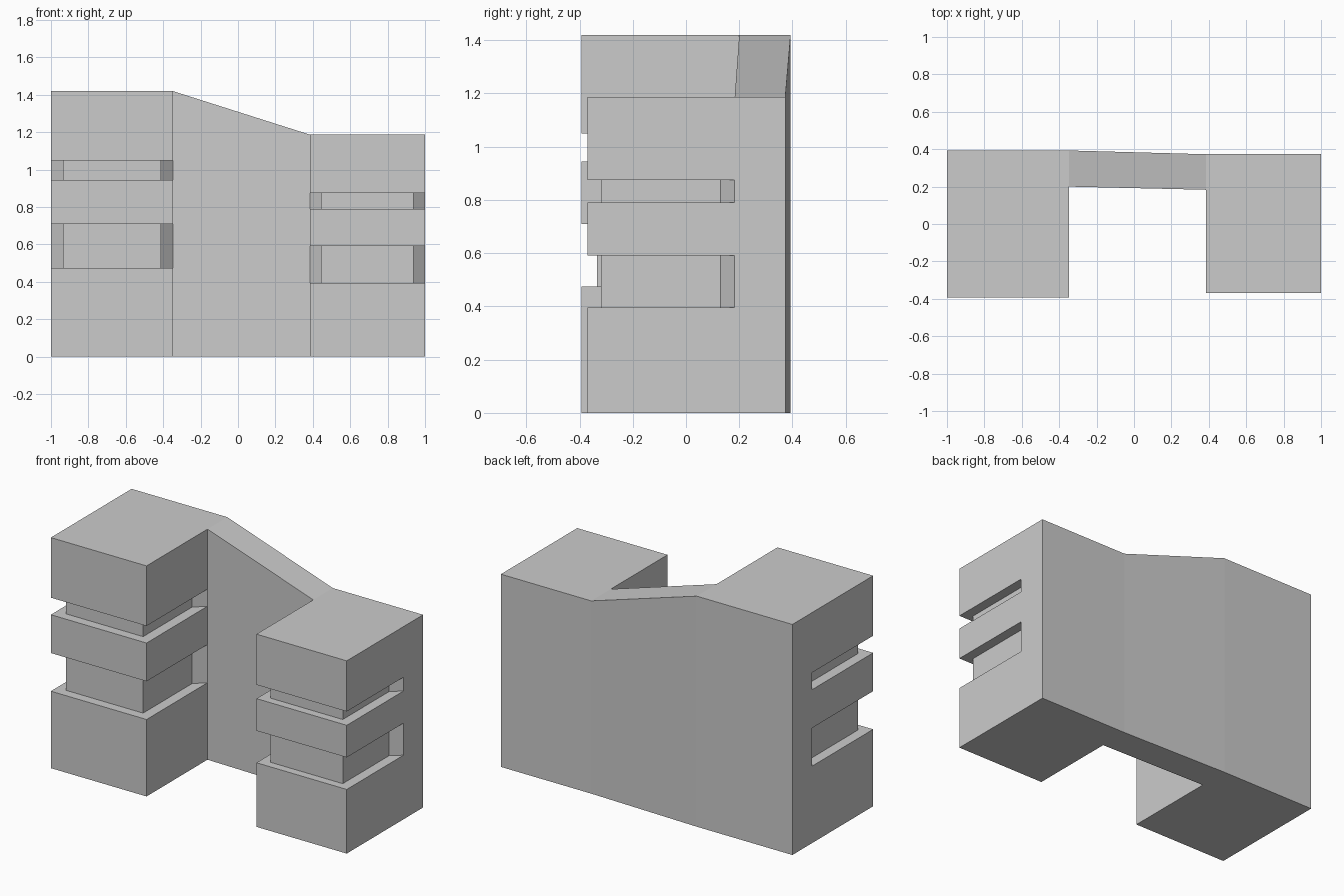
import bpy, bmesh

if "Cube" in bpy.data.objects:
    bpy.data.objects.remove(bpy.data.objects["Cube"])


def make_object(name, bm):
    bmesh.ops.recalc_face_normals(bm, faces=bm.faces)
    mesh = bpy.data.meshes.new(name)
    bm.to_mesh(mesh)
    bm.free()
    obj = bpy.data.objects.new(name, mesh)
    bpy.context.collection.objects.link(obj)
    return obj


# Body: U-shaped plan, heights follow a tall tower, sloped wall, short tower
plan = [(-1, .393), (-1, -.393), (-.348, -.393), (-.348, .20),
        (.385, .183), (.385, -.37), (1, -.37), (1, .373), (.385, .373), (-.348, .393)]
bm = bmesh.new()
low = [bm.verts.new((x, y, 0)) for x, y in plan]
top = [bm.verts.new((x, y, 1.42 if x < 0 else 1.187)) for x, y in plan]
bm.faces.new(low)
for i in range(len(plan)):
    j = (i + 1) % len(plan)
    bm.faces.new((low[i], low[j], top[j], top[i]))
for ids in ((0, 1, 2, 3, 9), (3, 4, 8, 9), (4, 5, 6, 7, 8)):
    bm.faces.new([top[i] for i in ids])
body = make_object("twin_tower_body", bm)


# Grooves: U-shaped bands wrapping three sides, with slanted rear ends
def add_groove(bm, x0, x1, ix0, ix1, wall, back, core, z0, z1):
    m = .1
    front = core - .2
    pts = [(ix0, back), (x0, wall), (x0 - m, wall - .03), (x0 - m, front),
           (x1 + m, front), (x1 + m, wall - .03), (x1, wall), (ix1, back),
           (ix1, core), (ix0, core)]
    face = bm.faces.new([bm.verts.new((x, y, z0)) for x, y in pts])
    ext = bmesh.ops.extrude_face_region(bm, geom=[face], use_keep_orig=True)
    verts = [v for v in ext["geom"] if isinstance(v, bmesh.types.BMVert)]
    bmesh.ops.translate(bm, verts=verts, vec=(0, 0, z1 - z0))


bm = bmesh.new()
for z0, z1 in ((.474, .709), (.945, 1.05)):
    add_groove(bm, -1, -.348, -.936, -.412, .20, .14, -.335, z0, z1)
for z0, z1 in ((.395, .592), (.79, .875)):
    add_groove(bm, .385, 1, .444, .938, .183, .13, -.32, z0, z1)
cutter = make_object("groove_cutter", bm)
cutter.hide_render = True

mod = body.modifiers.new("grooves", 'BOOLEAN')
mod.operation = 'DIFFERENCE'
mod.solver = 'EXACT'
mod.object = cutter
bpy.context.view_layer.objects.active = body
bpy.ops.object.modifier_apply(modifier=mod.name)
bpy.data.objects.remove(cutter)
